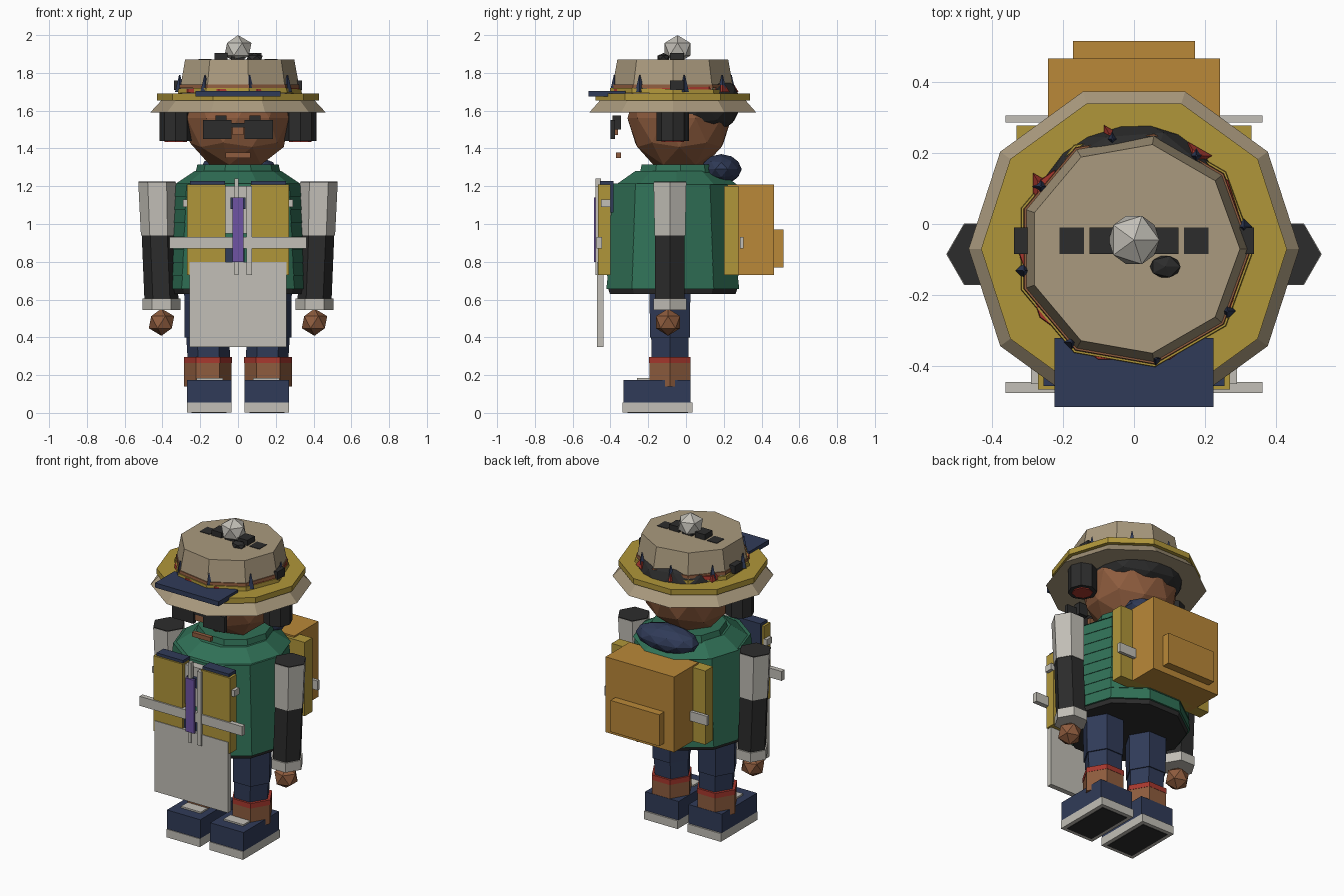
import bpy, bmesh
from math import cos, sin, pi, radians
from mathutils import Matrix, Vector

cube = bpy.data.objects.get("Cube")
if cube:
    bpy.data.objects.remove(cube, do_unlink=True)


def material(name, hex_code):
    srgb = [int(hex_code[i:i + 2], 16) / 255 for i in (0, 2, 4)]
    colour = [c / 12.92 if c < .04 else ((c + .055) / 1.055) ** 2.4 for c in srgb] + [1]
    mat = bpy.data.materials.new(name)
    mat.use_nodes = True
    mat.diffuse_color = colour
    shader = next(n for n in mat.node_tree.nodes if n.type == "BSDF_PRINCIPLED")
    shader.inputs["Base Color"].default_value = colour
    return mat


tan = material("tan_felt", "AA9A7E")
yellow = material("mustard_yellow", "B0963A")
orange = material("pack_orange", "BA8838")
navy = material("navy_blue", "303B58")
green = material("jacket_green", "307056")
skin = material("brown_skin", "8E5C3E")
white = material("off_white", "C2BFB7")
black = material("soft_black", "2C2C2C")
red = material("warm_red", "A8382E")
purple = material("purple", "6E54A4")


def finish(name, bm, mat):
    bmesh.ops.recalc_face_normals(bm, faces=bm.faces)
    mesh = bpy.data.meshes.new(name)
    bm.to_mesh(mesh)
    bm.free()
    mesh.materials.append(mat)
    obj = bpy.data.objects.new(name, mesh)
    bpy.context.scene.collection.objects.link(obj)
    return obj


def box(name, mat, x, y, z):
    """Box from its extent along each axis."""
    bm = bmesh.new()
    bmesh.ops.create_cube(bm, size=1)
    for v in bm.verts:
        v.co = [(lo + hi) / 2 + c * (hi - lo) for c, (lo, hi) in zip(v.co, (x, y, z))]
    return finish(name, bm, mat)


def loft(name, mat, sides, rings, y, tilt=0):
    """Closed tube through rings of (height, radius, centre x)."""
    bm = bmesh.new()
    loops = []
    for z, r, x in rings:
        angles = [2 * pi * i / sides for i in range(sides)]
        loops.append([bm.verts.new((x + r * cos(a), y + r * sin(a), z + tilt * sin(a))) for a in angles])
    for low, high in zip(loops, loops[1:]):
        for i in range(sides):
            j = (i + 1) % sides
            bm.faces.new((low[i], low[j], high[j], high[i]))
    bm.faces.new(loops[0])
    bm.faces.new(loops[-1])
    return finish(name, bm, mat)


def ball(name, mat, centre, size, detail=1):
    bm = bmesh.new()
    bmesh.ops.create_icosphere(bm, subdivisions=detail, radius=1)
    matrix = Matrix.Translation(centre) @ Matrix.Diagonal((*size, 1))
    bmesh.ops.transform(bm, matrix=matrix, verts=bm.verts)
    return finish(name, bm, mat)


def pair(name, mat, x, y, z):
    """Box on the left (+x) and its mirror image on the right."""
    box("left_" + name, mat, x, y, z)
    box("right_" + name, mat, (-x[1], -x[0]), y, z)


def loft_pair(name, mat, sides, rings, y):
    for side, s in (("left_", 1), ("right_", -1)):
        loft(side + name, mat, sides, [(z, r, s * x) for z, r, x in rings], y)


BODY_Y = -.07
LIMB_Y = -.085

# Shoes
pair("sole_tread", black, (.06, .245), (-.31, .01), (0, .008))
pair("sole", white, (.035, .27), (-.335, .035), (.003, .055))
pair("shoe", navy, (.035, .27), (-.33, .025), (.055, .175))
pair("shoe_lace", white, (.08, .22), (-.26, -.19), (.17, .185))

# Legs
loft_pair("shin", skin, 6, [(.14, .125, .16), (.265, .125, .16)], LIMB_Y)
loft_pair("sock_band", red, 6, [(.263, .127, .16), (.295, .127, .16)], LIMB_Y)
loft_pair("lower_leg", navy, 6, [(.29, .112, .155), (.42, .115, .16)], LIMB_Y)
loft_pair("thigh", navy, 6, [(.4, .122, .16), (.66, .125, .16)], LIMB_Y)

# Jacket made of stacked quilted rings
loft("jacket_hem", black, 10, [(.63, .35, 0), (.66, .36, 0)], BODY_Y)
LAYERS = 8
for i in range(LAYERS):
    low = .655 + i * .07
    radius = .37 - i * .004
    loft("jacket_layer", green, 10, [(low, radius, 0), (low + .07, radius - .008, 0)], BODY_Y)
loft("jacket_shoulders", green, 10, [(1.21, .335, 0), (1.28, .23, 0)], BODY_Y + .02)
loft("jacket_collar", green, 10, [(1.27, .225, 0), (1.315, .215, 0)], BODY_Y + .04)

# Arms
loft_pair("upper_sleeve", white, 6, [(.94, .094, .42), (1.22, .1, .428)], LIMB_Y)
loft_pair("lower_sleeve", black, 6, [(.59, .09, .405), (.95, .09, .42)], LIMB_Y)
loft_pair("sleeve_top", black, 6, [(1.215, .098, .428), (1.224, .098, .428)], LIMB_Y)
loft_pair("cuff", white, 6, [(.545, .1, .405), (.605, .1, .405)], LIMB_Y)
for side, s in (("left", 1), ("right", -1)):
    ball(side + "_hand", skin, (s * .405, -.095, .48), (.075, .075, .072))

# Front vest, apron and straps
pair("front_pocket", yellow, (.065, .27), (-.466, -.4), (.73, 1.21))
pair("pocket_lining", navy, (.07, .255), (-.455, -.385), (1.06, 1.228))
pair("pocket_buckle", white, (.265, .29), (-.45, -.4), (1.09, 1.13))
box("shirt_front", white, (-.07, .07), (-.44, -.38), (.95, 1.2))
box("belt_pouch", navy, (-.07, .035), (-.45, -.38), (.73, .87))
box("chest_clip", navy, (-.04, .04), (-.462, -.43), (1.08, 1.14))
box("apron", white, (-.258, .258), (-.47, -.437), (.35, .8))
box("front_strap", white, (-.362, .362), (-.475, -.445), (.87, .93))
box("long_cord", white, (-.018, .002), (-.478, -.45), (.73, 1.24))
box("short_cord", white, (.045, .075), (-.478, -.45), (.73, 1.2))
box("scarf", purple, (-.03, .03), (-.486, -.47), (.8, 1.14))

# Backpack
pair("pack_side", yellow, (.1, .33), (.2, .277), (.73, 1.2))
box("backpack", orange, (-.242, .242), (.22, .465), (.73, 1.21))
box("backpack_pocket", orange, (-.172, .172), (.46, .515), (.77, .97))
box("back_strap", white, (-.362, .362), (.285, .305), (.87, .93))
ball("bedroll", navy, (0, .187, 1.29), (.21, .108, .08), 2)

# Head
ball("head", skin, (0, -.035, 1.56), (.285, .275, .29), 2)
ball("hair", black, (0, .01, 1.64), (.3, .29, .2), 2)
pair("sunglass_lens", black, (.035, .185), (-.4, -.375), (1.45, 1.55))
pair("sunglass_brow", black, (.06, .12), (-.39, -.345), (1.5, 1.575))
box("sunglass_bridge", black, (-.04, .04), (-.395, -.375), (1.51, 1.535))
box("nose", skin, (-.03, .03), (-.39, -.36), (1.47, 1.51))
box("mouth", skin, (-.065, .065), (-.37, -.345), (1.35, 1.378))

# Headphones with an arched band of blocks
loft_pair("ear_cup", black, 8, [(1.44, .085, .33), (1.63, .085, .33)], BODY_Y)
loft_pair("ear_cushion", red, 8, [(1.434, .06, .33), (1.45, .06, .33)], BODY_Y)
for angle in range(15, 180, 15):
    x, z = .35 * cos(radians(angle)), 1.58 + .31 * sin(radians(angle))
    box("headband_block", black, (x - .035, x + .035), (-.085, -.01), (z - .025, z + .025))

# Hat
loft("hat_brim", tan, 10, [(1.59, .465, 0), (1.66, .4, 0)], BODY_Y)
loft("brim_disc", yellow, 10, [(1.655, .43, 0), (1.69, .43, 0)], BODY_Y)
loft("hat_crown", tan, 9, [(1.68, .327, 0), (1.74, .322, 0), (1.87, .298, 0)], BODY_Y)
loft("yellow_band", yellow, 9, [(1.69, .338, 0), (1.715, .336, 0)], BODY_Y, -.006)
loft("brown_band", skin, 9, [(1.72, .33, 0), (1.738, .328, 0)], BODY_Y)
loft("red_band", red, 10, [(1.7, .328, 0), (1.722, .326, 0)], BODY_Y, .008)
box("visor", navy, (-.224, .224), (-.515, -.32), (1.675, 1.705))

# Spikes tucked into the hat band
for i in range(8):
    angle = 2 * pi * (i + .25) / 8
    x, y = .315 * cos(angle), BODY_Y + .315 * sin(angle)
    loft("band_spike", navy, 4, [(1.7, .024, x), (1.79, .003, x)], y)
    if y > 0:
        loft("band_ribbon", red, 3, [(1.7, .045, x), (1.735, .02, x)], y)

# Hat ornaments
ball("hat_gem", white, (0, -.045, 1.925), (.08, .08, .075))
ball("hat_pebble", black, (.088, -.12, 1.88), (.048, .035, .025))
